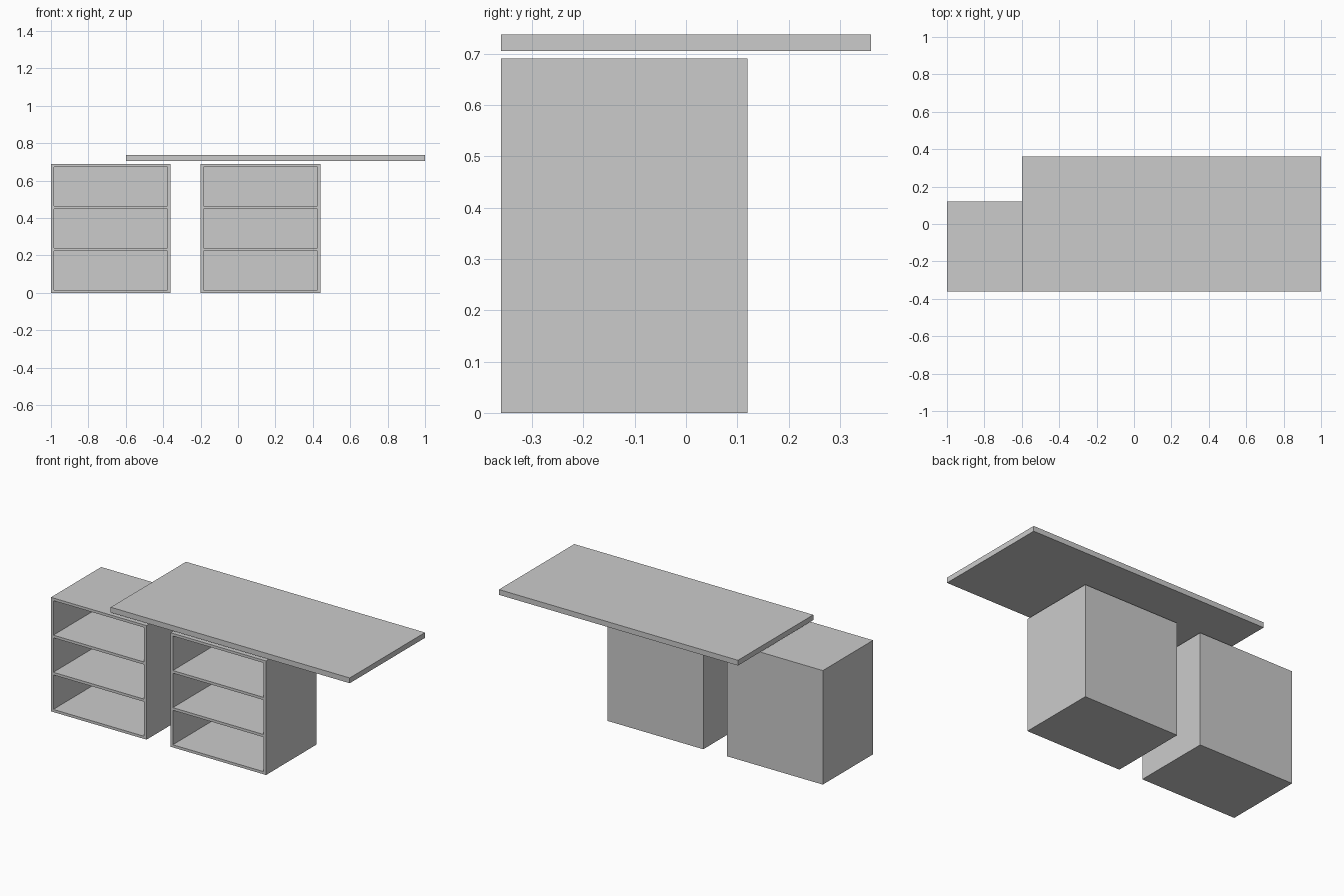
import bpy
import bmesh
from mathutils import Matrix, Vector

cube = bpy.data.objects.get("Cube")
if cube:
    bpy.data.objects.remove(cube, do_unlink=True)

GREY = (0.6, 0.6, 0.6, 1.0)
mat = bpy.data.materials.new("plain_grey")
mat.use_nodes = True
mat.diffuse_color = GREY
mat.node_tree.nodes["Principled BSDF"].inputs["Base Color"].default_value = GREY

WALL = 0.016
WIDTH, HEIGHT = 0.64, 0.69
FRONT, BACK = -0.36, 0.12
SHELVES = 3


def finish(name, bm):
    mesh = bpy.data.meshes.new(name)
    bmesh.ops.recalc_face_normals(bm, faces=bm.faces)
    bm.to_mesh(mesh)
    bm.free()
    mesh.materials.append(mat)
    obj = bpy.data.objects.new(name, mesh)
    bpy.context.collection.objects.link(obj)
    return obj


def box(name, low, high):
    low, high = Vector(low), Vector(high)
    bm = bmesh.new()
    bmesh.ops.create_cube(bm, size=1, matrix=Matrix.Translation((low + high) / 2)
                          @ Matrix.Diagonal((*(high - low), 1)))
    return finish(name, bm)


def cabinet(name, left):
    """Closed shell whose front is split into bays that are pushed inward."""
    bm = bmesh.new()
    bay = (HEIGHT - WALL * (SHELVES + 1)) / SHELVES
    xs = [left, left + WALL, left + WIDTH - WALL, left + WIDTH]
    zs = [0]
    for _ in range(SHELVES):
        zs += [zs[-1] + WALL, zs[-1] + WALL + bay]
    zs.append(HEIGHT)

    # Front face grid: frame strips and open bays
    grid = [[bm.verts.new((x, FRONT, z)) for x in xs] for z in zs]
    bays = []
    for row in range(len(zs) - 1):
        for col in range(3):
            face = bm.faces.new((grid[row][col], grid[row][col + 1],
                                 grid[row + 1][col + 1], grid[row + 1][col]))
            if row % 2 == 1 and col == 1:
                bays.append(face)

    # Outer sides and back
    rim = [e for e in bm.edges if e.is_boundary]
    out = bmesh.ops.extrude_edge_only(bm, edges=rim)["geom"]
    for v in out:
        if isinstance(v, bmesh.types.BMVert):
            v.co.y = BACK
    bmesh.ops.holes_fill(bm, edges=[e for e in bm.edges if e.is_boundary], sides=0)

    # Hollow bays
    for face in bays:
        inner = bmesh.ops.extrude_discrete_faces(bm, faces=[face])["faces"][0]
        for v in inner.verts:
            v.co.y = BACK - WALL
    bmesh.ops.dissolve_limit(bm, angle_limit=0.01, verts=bm.verts, edges=bm.edges)
    return finish(name, bm)


cabinet("right_shelf_cabinet", -1.0)
cabinet("left_shelf_cabinet", -0.2)
box("desk_top", (-0.6, -0.36, 0.705), (1.0, 0.36, 0.737))
